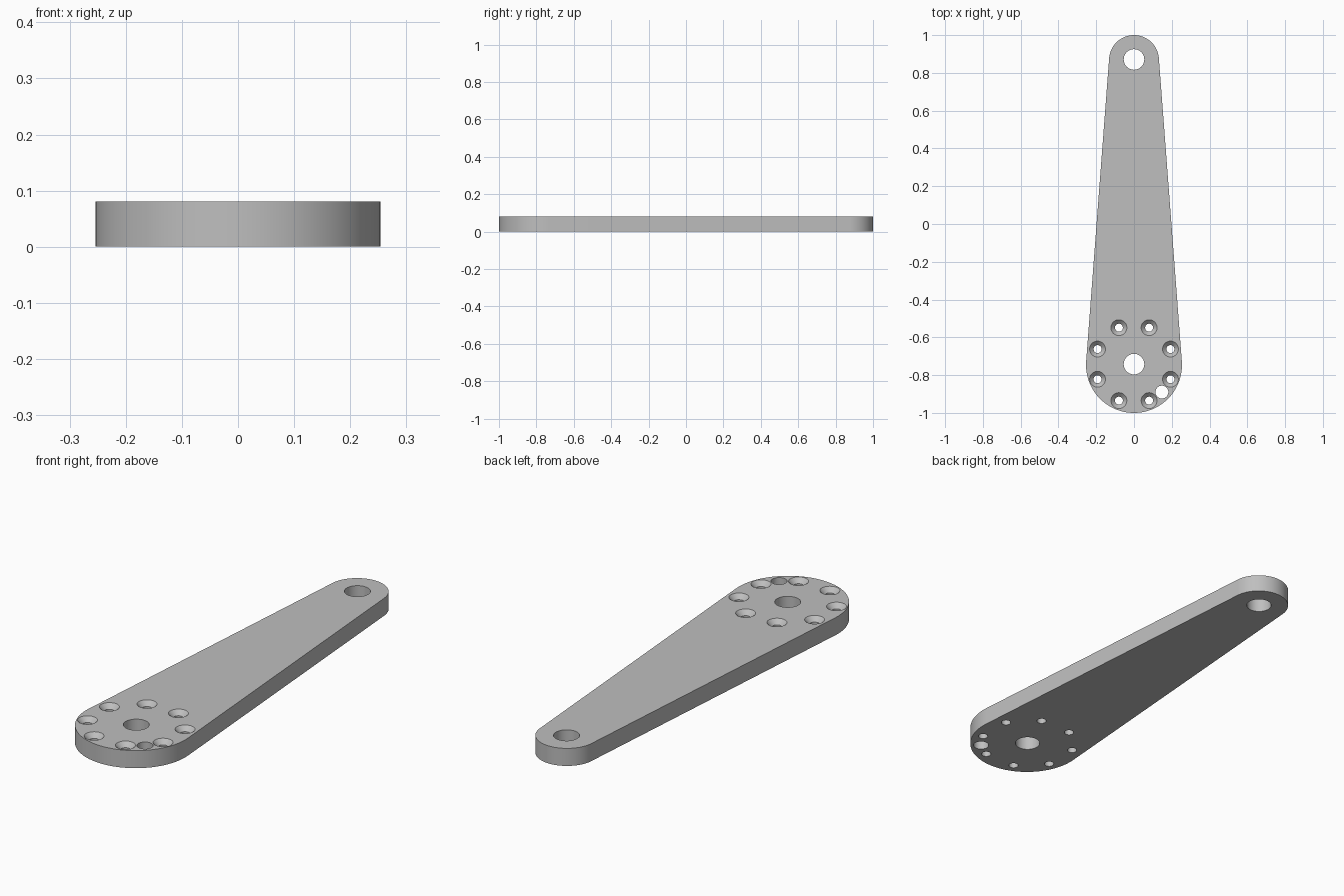
import bpy, bmesh
from math import asin, cos, sin, pi, radians

cube = bpy.data.objects.get("Cube")
if cube:
    bpy.data.objects.remove(cube, do_unlink=True)

THICK = 0.081
BIG_Y, BIG_R = -0.746, 0.254      # hub end
SMALL_Y, SMALL_R = 0.868, 0.132   # tip end
SEG = 64

grey = bpy.data.materials.new("metal_grey")
grey.use_nodes = True
colour = (0.52, 0.52, 0.52, 1)
grey.diffuse_color = colour
grey.node_tree.nodes["Principled BSDF"].inputs["Base Color"].default_value = colour


def finish(name, bm):
    bmesh.ops.recalc_face_normals(bm, faces=bm.faces)
    mesh = bpy.data.meshes.new(name)
    bm.to_mesh(mesh)
    bm.free()
    mesh.materials.append(grey)
    obj = bpy.data.objects.new(name, mesh)
    bpy.context.collection.objects.link(obj)
    return obj


def arc(cy, r, start, end):
    steps = [start + (end - start) * i / SEG for i in range(SEG + 1)]
    return [(r * cos(a), cy + r * sin(a)) for a in steps]


def hole(bm, x, y, profile):
    """Add a turned cutter from (radius, height) pairs, bottom to top."""
    rings = []
    for r, z in profile:
        rings.append([bm.verts.new((x + r * cos(2 * pi * i / 48),
                                    y + r * sin(2 * pi * i / 48), z)) for i in range(48)])
    for low, high in zip(rings, rings[1:]):
        for i in range(48):
            j = (i + 1) % 48
            bm.faces.new((low[i], low[j], high[j], high[i]))
    bm.faces.new(rings[0][::-1])
    bm.faces.new(rings[-1])


# Tapered arm: two round ends joined by their common tangents
tilt = asin((BIG_R - SMALL_R) / (SMALL_Y - BIG_Y))
outline = arc(SMALL_Y, SMALL_R, tilt, pi - tilt) + arc(BIG_Y, BIG_R, pi - tilt, 2 * pi + tilt)
bm = bmesh.new()
base = bm.faces.new([bm.verts.new((x, y, 0)) for x, y in outline])
top = bmesh.ops.extrude_face_region(bm, geom=[base])["geom"]
bmesh.ops.translate(bm, vec=(0, 0, THICK),
                    verts=[v for v in top if isinstance(v, bmesh.types.BMVert)])
arm = finish("lever_arm", bm)

# Hole cutters: pivot, tip, side hole and the ring of countersunk screw holes
HOLE_Y, RING_R = BIG_Y + 0.004, 0.209
bm = bmesh.new()


def straight(r):
    return [(r, -0.05), (r, THICK + 0.05)]


hole(bm, 0, HOLE_Y, straight(0.0545))
hole(bm, 0, SMALL_Y + 0.003, straight(0.0545))
side = RING_R * cos(pi / 4)
hole(bm, side, HOLE_Y - side, straight(0.034))
countersink = [(0.021, -0.05), (0.021, THICK - 0.021), (0.042, THICK), (0.042, THICK + 0.05)]
for i in range(8):
    a = radians(22.5 + 45 * i)
    hole(bm, RING_R * cos(a), HOLE_Y + RING_R * sin(a), countersink)
cutter = finish("hole_cutter", bm)
cutter.hide_render = True

# Cut the holes and remove the cutter
cut = arm.modifiers.new("holes", 'BOOLEAN')
cut.operation, cut.solver, cut.object = 'DIFFERENCE', 'EXACT', cutter
bpy.ops.object.select_all(action='DESELECT')
arm.select_set(True)
bpy.context.view_layer.objects.active = arm
bpy.ops.object.modifier_apply(modifier=cut.name)
bpy.data.objects.remove(cutter, do_unlink=True)
bpy.ops.object.shade_smooth_by_angle(angle=radians(30))
